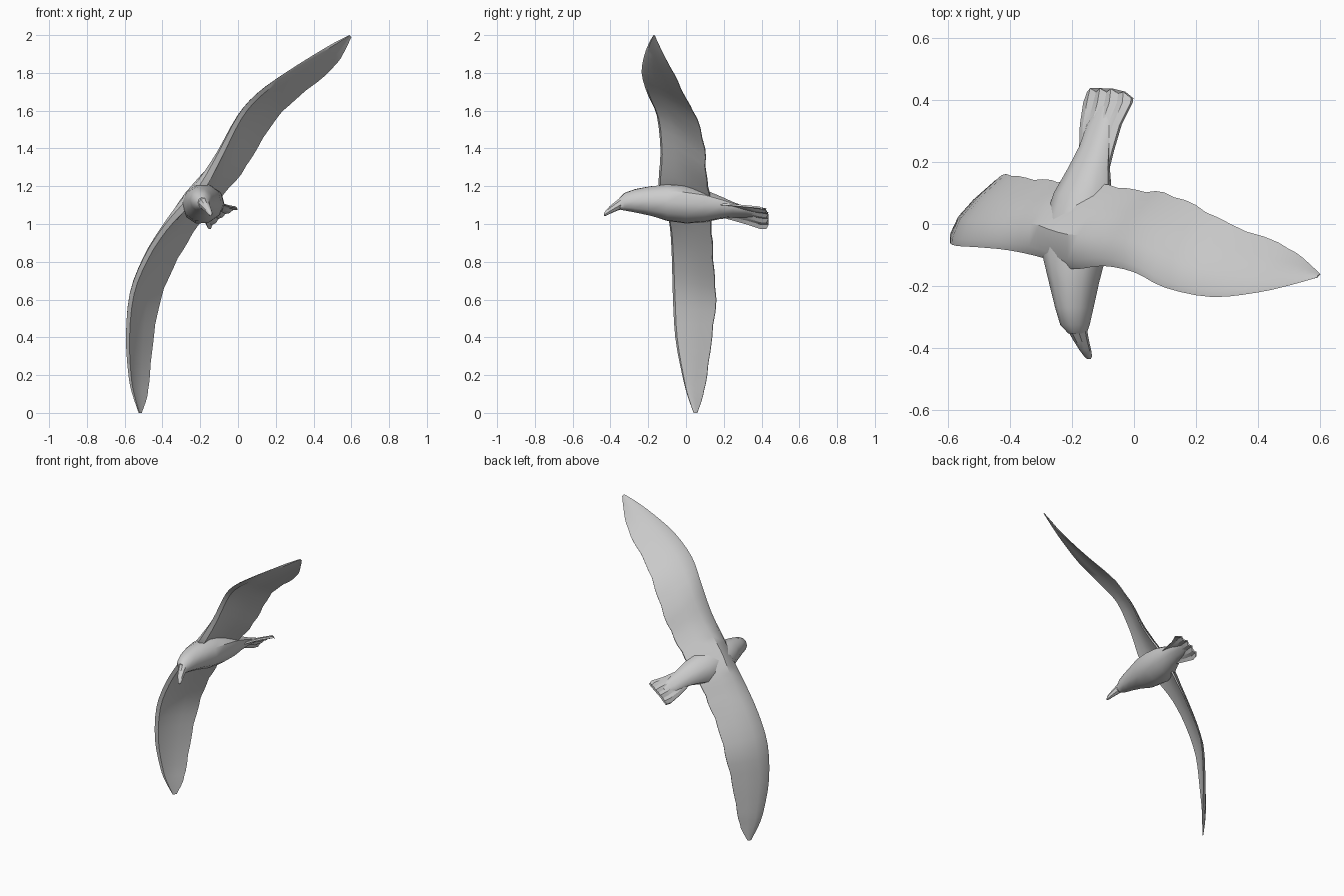
import bpy, bmesh, math
from mathutils import Vector

if "Cube" in bpy.data.objects:
    bpy.data.objects.remove(bpy.data.objects["Cube"])

grey = bpy.data.materials.new("feather_grey")
grey.diffuse_color = (0.6, 0.6, 0.6, 1)
grey.use_nodes = True
grey.node_tree.nodes["Principled BSDF"].inputs["Base Color"].default_value = grey.diffuse_color


def loft(name, rings, angle):
    """Skin a list of closed rings and cap both ends."""
    bm = bmesh.new()
    vs = [[bm.verts.new(p) for p in r] for r in rings]
    n = len(rings[0])
    for a, b in zip(vs, vs[1:]):
        for i in range(n):
            j = (i + 1) % n
            bm.faces.new((a[i], a[j], b[j], b[i]))
    bm.faces.new(vs[0])
    bm.faces.new(vs[-1])
    bmesh.ops.recalc_face_normals(bm, faces=bm.faces)
    me = bpy.data.meshes.new(name)
    bm.to_mesh(me)
    bm.free()
    ob = bpy.data.objects.new(name, me)
    bpy.context.collection.objects.link(ob)
    me.materials.append(grey)
    bpy.ops.object.select_all(action='DESELECT')
    ob.select_set(True)
    bpy.context.view_layer.objects.active = ob
    bpy.ops.object.shade_smooth_by_angle(angle=math.radians(angle))
    return ob


def curve(p0, p1, p2, p3, t):
    """Smooth curve through p1 and p2."""
    return 0.5 * (2 * p1 + (p2 - p0) * t + (2 * p0 - 5 * p1 + 4 * p2 - p3) * t * t
                  + (3 * p1 - p0 - 3 * p2 + p3) * t ** 3)


# Wings, tip to tip: leading edge xyz, trailing edge xyz, thickness
stations = [
    ((-.525, .04, .0), (-.51, .06, .0), .006),
    ((-.56, .005, .1), (-.48, .09, .09), .016),
    ((-.58, -.02, .2), (-.467, .112, .2), .022),
    ((-.593, -.057, .4), (-.447, .138, .40), .03),
    ((-.573, -.07, .63), (-.41, .16, .60), .038),
    ((-.50, -.075, .82), (-.343, .147, .77), .046),
    ((-.40, -.085, .98), (-.265, .14, .91), .056),
    ((-.29, -.11, 1.11), (-.19, .13, 1.03), .088),
    ((-.20, -.145, 1.21), (-.08, .125, 1.16), .092),
    ((-.10, -.135, 1.385), (.015, .107, 1.265), .06),
    ((.0, -.155, 1.575), (.10, .10, 1.40), .046),
    ((.10, -.205, 1.69), (.20, .06, 1.555), .038),
    ((.25, -.235, 1.80), (.31, .0, 1.665), .03),
    ((.40, -.22, 1.895), (.465, -.06, 1.79), .022),
    ((.51, -.195, 1.96), (.545, -.11, 1.88), .016),
    ((.59, -.172, 2.0), (.60, -.162, 1.99), .005),
]
# Wing section: chord position, height in thicknesses (top out, underside back)
section = [(0, 0), (.06, .35), (.3, .8), (.65, .65), (1, .06),
           (1, -.06), (.65, .12), (.3, .08), (.08, -.3)]
keys = [(Vector(a), Vector(b), t) for a, b, t in stations]
steps = 3
pairs = []
for i in range(len(keys) - 1):
    near = [keys[min(max(i + d, 0), len(keys) - 1)] for d in (-1, 0, 1, 2)]
    for s in range(steps):
        lead, trail, thick = (curve(*(k[c] for k in near), s / steps) for c in range(3))
        # Feather notches along the trailing edge
        if i > 0 and s == 1:
            trail = trail.lerp(lead, .02)
        pairs.append((lead, trail, thick))
pairs.append(keys[-1])
rings = []
for i, (lead, trail, thick) in enumerate(pairs):
    prev, nxt = pairs[max(i - 2, 0)], pairs[min(i + 2, len(pairs) - 1)]
    span = (nxt[0] + nxt[1]) - (prev[0] + prev[1])
    up = span.cross(trail - lead).normalized()
    rings.append([lead.lerp(trail, c) + up * h * thick for c, h in section])
loft("wings", rings, 35)

# Banked frame shared by body and tail
side = Vector((.81, 0, .58))
top = Vector((-.58, 0, .81))


def oval(x, y, z, w, h, n=10):
    c = Vector((x, y, z))
    return [c + side * w * math.cos(2 * math.pi * k / n)
            + top * h * math.sin(2 * math.pi * k / n) for k in range(n)]


# Body and head: centre xyz, half width, half height
body = [(-.182, -.352, 1.108, .027, .035), (-.19, -.325, 1.118, .046, .05),
        (-.192, -.27, 1.123, .06, .066), (-.193, -.19, 1.122, .08, .082),
        (-.192, -.1, 1.113, .106, .098), (-.183, .0, 1.102, .113, .098),
        (-.165, .1, 1.095, .1, .082), (-.145, .18, 1.087, .075, .054),
        (-.128, .25, 1.075, .058, .03), (-.115, .32, 1.062, .045, .014),
        (-.1, .38, 1.05, .02, .003)]
loft("body", [oval(*s) for s in body], 40)

# Hooked bill
bill = [(-.185, -.335, 1.115, .032, .036), (-.17, -.375, 1.092, .023, .029),
        (-.157, -.405, 1.073, .017, .023), (-.148, -.425, 1.057, .012, .015),
        (-.145, -.435, 1.049, .005, .007)]
loft("bill", [oval(*s, n=8) for s in bill], 40)

# Fanned tail: one pleated sheet; centre xyz, half width, pleat depth
tail = [(-.135, .16, 1.088, .05, .0), (-.128, .24, 1.075, .066, .003),
        (-.115, .32, 1.06, .079, .005), (-.092, .39, 1.045, .094, .007),
        (-.085, .425, 1.04, .088, .007)]
count = 9
rings = []
for row, (x, y, z, w, pleat) in enumerate(tail):
    upper, lower = [], []
    for k in range(count):
        f = k / (count - 1) * 2 - 1
        p = Vector((x, y, z)) + side * w * f + top * (pleat * (k % 2) - .014 * f * f)
        if row == len(tail) - 1:
            p.y += .012 * (k % 2) - .02 * max(f, 0) ** 2
        upper.append(p + top * .006)
        lower.append(p - top * .006)
    rings.append(upper + lower[::-1])
loft("tail", rings, 20)
